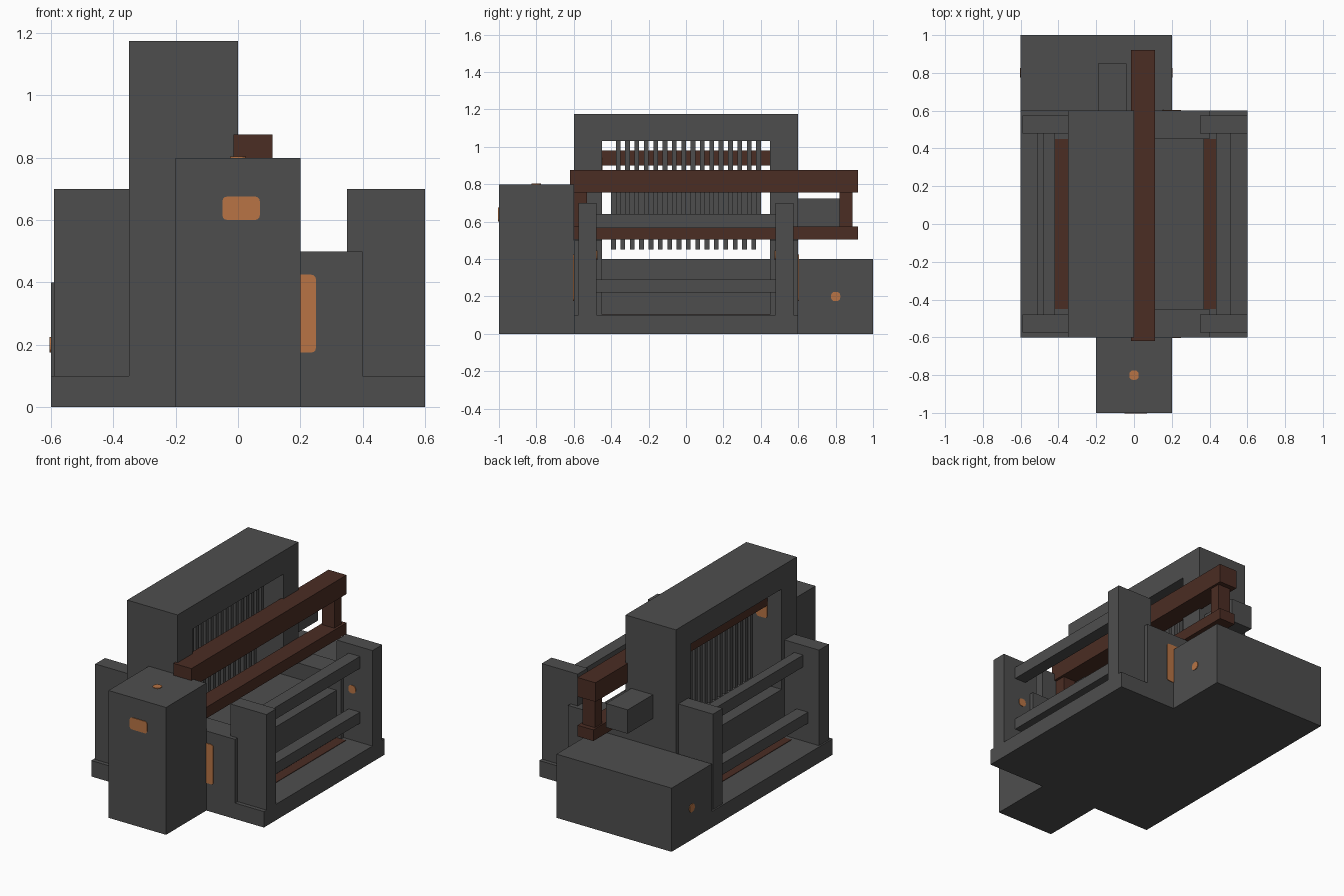
import bpy
import bmesh
import math
from mathutils import Matrix, Vector

cube = bpy.data.objects.get("Cube")
if cube:
    bpy.data.objects.remove(cube, do_unlink=True)


def material(name, rgb):
    m = bpy.data.materials.new(name)
    m.use_nodes = True
    color = (*rgb, 1)
    m.diffuse_color = color
    m.node_tree.nodes["Principled BSDF"].inputs["Base Color"].default_value = color
    return m


GREY = material("dark_grey", (0.076, 0.076, 0.076))
BROWN = material("dark_brown", (0.07, 0.026, 0.017))
ORANGE = material("copper_orange", (0.48, 0.175, 0.06))


def finish(name, bm, mat):
    bmesh.ops.recalc_face_normals(bm, faces=bm.faces)
    mesh = bpy.data.meshes.new(name)
    bm.to_mesh(mesh)
    bm.free()
    mesh.materials.append(mat)
    obj = bpy.data.objects.new(name, mesh)
    bpy.context.collection.objects.link(obj)
    return obj


def add_box(bm, x, y, z):
    """Add a box given its (min, max) range on each axis."""
    lo, hi = Vector((x[0], y[0], z[0])), Vector((x[1], y[1], z[1]))
    size = Matrix.Diagonal((*(hi - lo), 1))
    bmesh.ops.create_cube(bm, size=1, matrix=Matrix.Translation((lo + hi) / 2) @ size)


def box(name, x, y, z, mat=GREY):
    bm = bmesh.new()
    add_box(bm, x, y, z)
    return finish(name, bm, mat)


def plate(name, center, normal, w, h, r):
    """Thin rounded rectangle lying on a face that points along normal."""
    bm = bmesh.new()
    verts = []
    for i, (sx, sy) in enumerate(((1, 1), (-1, 1), (-1, -1), (1, -1))):
        for k in range(4):
            a = math.radians(90 * i + 30 * k)
            verts.append(bm.verts.new((sx * (w / 2 - r) + r * math.cos(a),
                                       sy * (h / 2 - r) + r * math.sin(a), 0)))
    bmesh.ops.remove_doubles(bm, verts=verts, dist=0.0001)
    face = bm.faces.new(list(bm.verts))
    top = bmesh.ops.extrude_face_region(bm, geom=[face])["geom"]
    bmesh.ops.translate(bm, vec=(0, 0, 0.004),
                        verts=[v for v in top if isinstance(v, bmesh.types.BMVert)])
    turn = Vector(normal).to_track_quat("Z", "Y").to_matrix().to_4x4()
    bm.transform(Matrix.Translation(center) @ turn)
    return finish(name, bm, ORANGE)


FULL, INNER = (-0.6, 0.6), (-0.45, 0.45)

# Base and end housings
box("base_slab", FULL, FULL, (0, 0.1))
box("front_housing", (-0.2, 0.2), (-1, -0.6), (0, 0.8))
box("back_housing", (-0.6, 0.2), (0.6, 1), (0, 0.4))
box("back_motor", (-0.19, -0.04), (0.6, 0.85), (0.575, 0.725))

# Lower body with raised ends
box("middle_body", (-0.35, 0.37), INNER, (0.1, 0.4))

# Tall frame around the open window
box("frame_top", (-0.35, 0), INNER, (1.03, 1.175))
for name, y in (("front", (-0.6, -0.45)), ("back", (0.45, 0.6))):
    box(name + "_frame_pillar", (-0.35, 0), y, (0.1, 1.175))
    box(name + "_body_end", (0, 0.4), y, (0.1, 0.5))

# Two staggered sets of slats in the window
for name, x, start, z in (("lower_slats", (-0.185, -0.135), -0.4, (0.45, 0.86)),
                          ("upper_slats", (-0.15, -0.1), -0.375, (0.6, 1.03))):
    bm = bmesh.new()
    for i in range(16):
        y = start + 0.05 * i
        add_box(bm, x, (y, y + 0.025), z)
    finish(name, bm, GREY)
box("window_bar", (-0.25, -0.19), INNER, (0.9, 0.98), BROWN)

# Side posts, rails and floor strips
for side, x in (("left", (0.35, 0.6)), ("right", (-0.59, -0.35))):
    for end, y in (("front", (-0.575, -0.478)), ("back", (0.478, 0.575))):
        box(f"{side}_{end}_post", x, y, (0.1, 0.7))
for name, x, z in (("left_lower_rail", (0.434, 0.513), (0.22, 0.29)),
                   ("left_upper_rail", (0.434, 0.513), (0.565, 0.64)),
                   ("right_lower_rail", (-0.513, -0.434), (0.22, 0.29)),
                   ("right_upper_rail", (-0.48, -0.418), (0.565, 0.64))):
    box(name, x, (-0.478, 0.478), z)
box("left_floor_strip", (0.37, 0.434), INNER, (0.098, 0.103), BROWN)
box("right_floor_strip", (-0.418, -0.35), INNER, (0.098, 0.103), BROWN)

# Sliding beam frame
box("upper_beam", (-0.015, 0.11), (-0.62, 0.92), (0.755, 0.875), BROWN)
box("lower_beam", (0, 0.11), (-0.6, 0.92), (0.505, 0.575), BROWN)
for name, y in (("front_beam_post", (-0.6, -0.53)), ("back_beam_post", (0.82, 0.89))):
    box(name, (0.01, 0.095), y, (0.575, 0.755), BROWN)

# Copper contact plates
plate("front_contact", (0.01, -1, 0.638), (0, -1, 0), 0.12, 0.075, 0.015)
plate("top_contact", (0, -0.8, 0.8), (0, 0, 1), 0.05, 0.05, 0.02)
plate("back_left_contact", (0.2, 0.8, 0.2), (1, 0, 0), 0.05, 0.05, 0.02)
plate("back_right_contact", (-0.6, 0.8, 0.2), (-1, 0, 0), 0.05, 0.05, 0.02)
plate("window_contact", (-0.213, -0.45, 0.88), (0, 1, 0), 0.075, 0.12, 0.015)
for name, s in (("front", -1), ("back", 1)):
    # Tall plate on the body end, and a dot on the inner post face
    tall = plate(name + "_body_contact", (0.2, 0.6 * s, 0.3), (0, s, 0), 0.1, 0.25, 0.015)
    dot = plate(name + "_post_contact", (0.46, 0.478 * s, 0.42), (0, -s, 0), 0.05, 0.05, 0.02)
